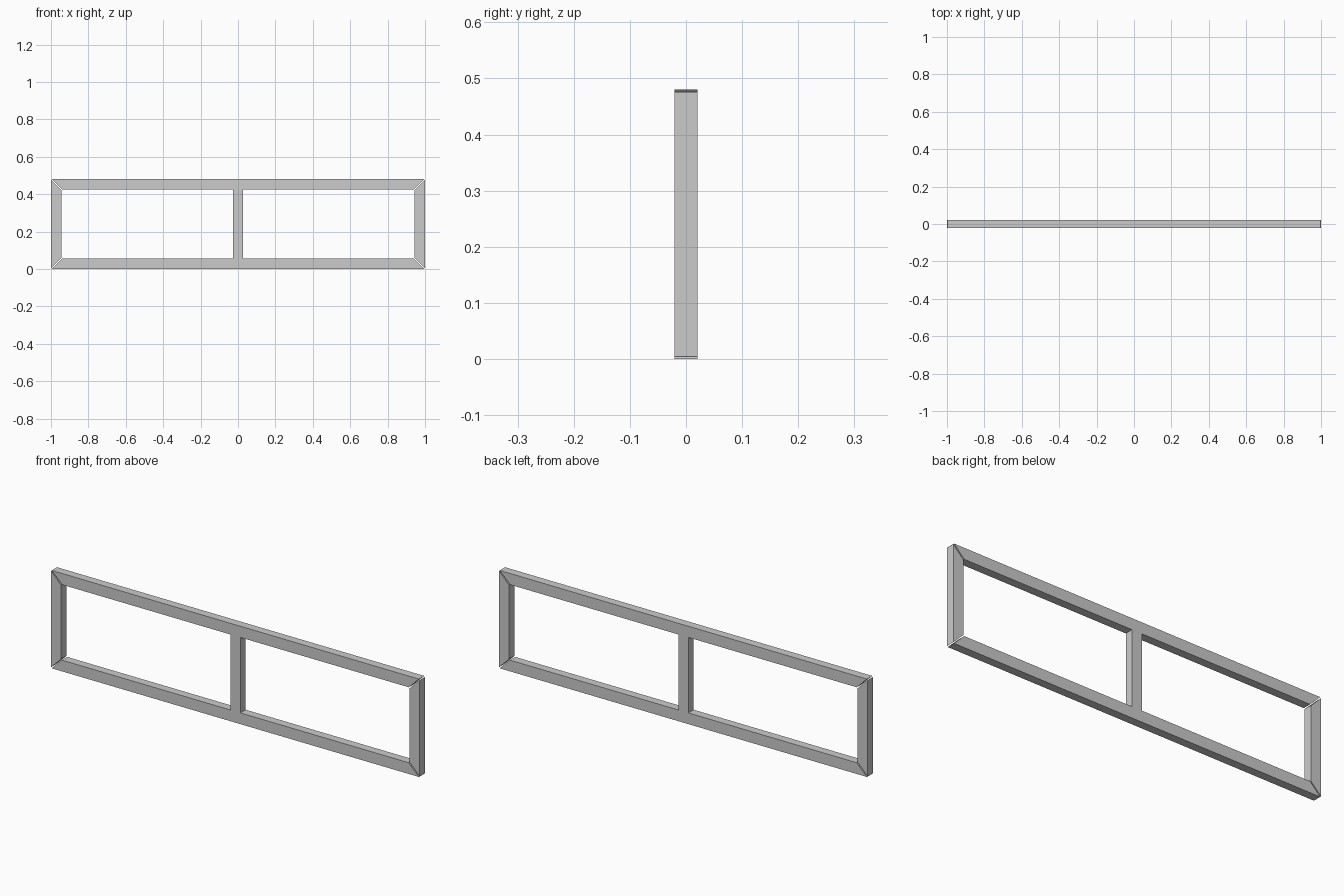
import bpy, bmesh

if "Cube" in bpy.data.objects:
    bpy.data.objects.remove(bpy.data.objects["Cube"])

W, H, D = 1.0, 0.48, 0.041   # half width, height, depth
T, G = 0.055, 0.004          # member width, mitre gap inset


def bar(name, outline):
    """Extrude an (x, z) outline through the frame depth."""
    bm = bmesh.new()
    face = bm.faces.new([bm.verts.new((x, -D / 2, z)) for x, z in outline])
    ext = bmesh.ops.extrude_face_region(bm, geom=[face])
    moved = [v for v in ext["geom"] if isinstance(v, bmesh.types.BMVert)]
    bmesh.ops.translate(bm, verts=moved, vec=(0, D, 0))
    bmesh.ops.recalc_face_normals(bm, faces=bm.faces)
    mesh = bpy.data.meshes.new(name)
    bm.to_mesh(mesh)
    bm.free()
    obj = bpy.data.objects.new(name, mesh)
    bpy.context.collection.objects.link(obj)
    return obj


# Mitred horizontal rails
for name, a, b in (("bottom_rail", 0, T), ("top_rail", H, H - T)):
    bar(name, [(-W + G, a), (W - G, a), (W - T - G, b), (-W + T + G, b)])

# Mitred side stiles, leaving a fine open joint at each corner
for name, s in (("left_stile", -1), ("right_stile", 1)):
    bar(name, [(s * W, G), (s * W, H - G),
               (s * (W - T), H - T - G), (s * (W - T), T + G)])

# Centre post between the rails
h = T / 2
bar("centre_post", [(-h, T), (h, T), (h, H - T), (-h, H - T)])
